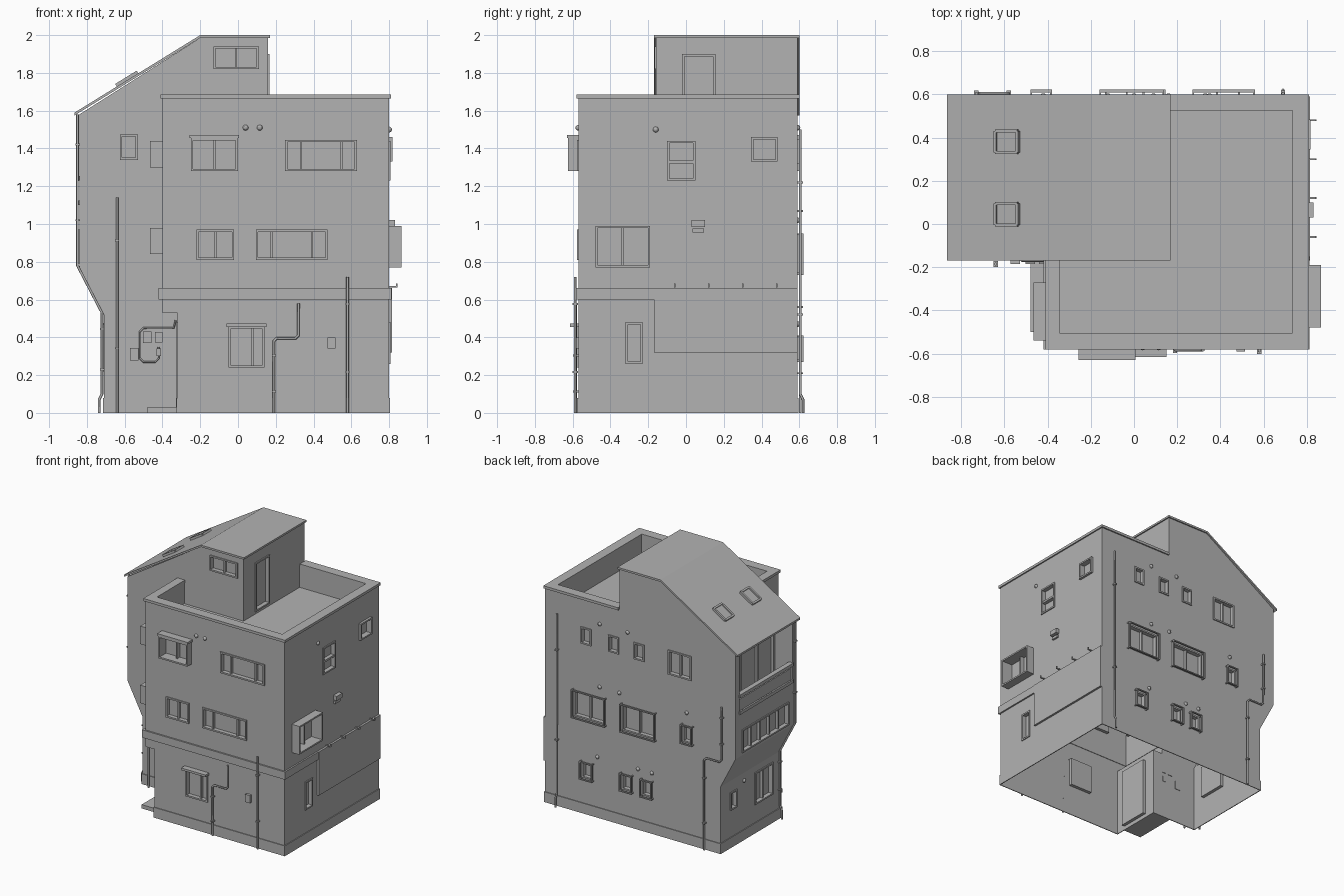
import bpy, bmesh, math
from mathutils import Vector

if "Cube" in bpy.data.objects:
    bpy.data.objects.remove(bpy.data.objects["Cube"])

GREY = bpy.data.materials.new("plain grey")
GREY.use_nodes = True
GREY.diffuse_color = (.45, .45, .45, 1)
GREY.node_tree.nodes["Principled BSDF"].inputs["Base Color"].default_value = (.45, .45, .45, 1)

# wall name: outward axis, direction, position
WALLS = dict(front=(1, -1, -.57), back=(1, 1, .59), right=(0, 1, .8),
             wing_front=(1, -1, -.16), wing_side=(0, -1, -.84), wing_low=(0, -1, -.71),
             bay_side=(0, -1, -.4), entry_side=(0, -1, -.32), loft_side=(0, 1, .16))


def add_box(bm, lo, hi):
    verts = bmesh.ops.create_cube(bm, size=1)["verts"]
    for v in verts:
        v.co = Vector([(a + b) / 2 + c * abs(b - a) for a, b, c in zip(lo, hi, v.co)])


def finish(name, bm):
    mesh = bpy.data.meshes.new(name)
    bmesh.ops.recalc_face_normals(bm, faces=bm.faces)
    bm.to_mesh(mesh)
    bm.free()
    mesh.materials.append(GREY)
    ob = bpy.data.objects.new(name, mesh)
    bpy.context.collection.objects.link(ob)
    return ob


def box(name, lo, hi):
    bm = bmesh.new()
    add_box(bm, lo, hi)
    return finish(name, bm)


def wall_box(bm, wall, u0, u1, z0, z1, near, far):
    """Box on a wall; near and far are distances out of the wall."""
    axis, sign, pos = WALLS[wall]
    d0, d1 = pos + sign * near, pos + sign * far
    if axis:
        add_box(bm, (u0, d0, z0), (u1, d1, z1))
    else:
        add_box(bm, (d0, u0, z0), (d1, u1, z1))


def plate(name, wall, u0, u1, z0, z1, out, near=-.004):
    bm = bmesh.new()
    wall_box(bm, wall, u0, u1, z0, z1, near, out)
    return finish(name, bm)


def prism(name, outline, y0, y1):
    bm = bmesh.new()
    face = bm.faces.new([bm.verts.new((x, y0, z)) for x, z in outline])
    new = bmesh.ops.extrude_face_region(bm, geom=[face])["geom"]
    for v in new:
        if isinstance(v, bmesh.types.BMVert):
            v.co.y = y1
    return finish(name, bm)


def boolean(target, other, kind):
    mod = target.modifiers.new(kind, "BOOLEAN")
    mod.operation, mod.object, mod.solver = kind, other, "EXACT"
    bpy.context.view_layer.objects.active = target
    bpy.ops.object.modifier_apply(modifier=mod.name)
    bpy.data.objects.remove(other)


recesses = bmesh.new()


def window(name, wall, u0, u1, z0, z1, splits=(.5,), out=.008, depth=.025, bar=.012):
    """Cut a recess and fit a frame with upright dividers."""
    wall_box(recesses, wall, u0 + bar / 2, u1 - bar / 2, z0 + bar / 2, z1 - bar / 2, -depth, .02)
    bm = bmesh.new()
    for a in (u0, u1 - bar):
        wall_box(bm, wall, a, a + bar, z0, z1, -depth, out)
    for b in (z0, z1 - bar):
        wall_box(bm, wall, u0 + bar, u1 - bar, b, b + bar, -depth, out)
    for s in splits:
        m = u0 + (u1 - u0) * s
        wall_box(bm, wall, m - bar / 2, m + bar / 2, z0 + bar, z1 - bar, -depth, min(out, .02) - .012)
    return finish(name, bm)


def grille(name, u0, u1, z0, z1):
    """Open guard frame standing off the back wall."""
    bm = bmesh.new()
    t = .008
    for z in (z0, z1 - t):
        wall_box(bm, "back", u0, u1, z, z + t, .02, .032)
        for u in (u0, u1 - t):
            wall_box(bm, "back", u, u + t, z, z + t, -.004, .02)
    for u in (u0, u1 - t):
        wall_box(bm, "back", u, u + t, z0, z1, .02, .032)
    finish(name, bm)


def vent(name, wall, u, z):
    axis, sign, pos = WALLS[wall]
    bm = bmesh.new()
    bmesh.ops.create_uvsphere(bm, u_segments=12, v_segments=8, radius=.015)
    centre = (u, pos, z) if axis else (pos, u, z)
    bmesh.ops.translate(bm, verts=bm.verts, vec=centre)
    finish(name, bm)


def pipe(name, points, radius=.007):
    curve = bpy.data.curves.new(name, "CURVE")
    curve.dimensions = "3D"
    curve.bevel_depth, curve.bevel_resolution, curve.use_fill_caps = radius, 2, True
    line = curve.splines.new("POLY")
    line.points.add(len(points) - 1)
    for p, co in zip(line.points, points):
        p.co = (*co, 1)
    curve.materials.append(GREY)
    ob = bpy.data.objects.new(name, curve)
    bpy.context.collection.objects.link(ob)
    # clamps along the upright runs
    for a, b in zip(points, points[1:]):
        if a[0] == b[0] and b[2] - a[2] > .2:
            for i in (.3, .8):
                p = Vector(a).lerp(Vector(b), i)
                box(name + "_clamp", p - Vector((.01, .014, .005)), p + Vector((.01, .014, .005)))


# main shell: block with sunken roof terrace, joined to the gabled wing
shell = prism("walls", [(-.32, 0), (.8, 0), (.8, 1.67), (-.4, 1.67), (-.4, .53), (-.32, .53)], -.57, .59)
boolean(shell, box("terrace_cut", (-.35, -.51, 1.5), (.74, .53, 1.8)), "DIFFERENCE")
wing = [(-.71, 0), (.16, 0), (.16, 1.985), (-.2, 1.985), (-.84, 1.58), (-.84, .77), (-.71, .52)]
boolean(shell, prism("wing", wing, -.16, .59), "UNION")

# wing roof sheet
prism("wing_roof", [(-.865, 1.575), (-.865, 1.59), (-.2, 2), (.17, 2), (.17, 1.985), (-.2, 1.985)], -.17, .6)
for y in (.045, .38):
    bm = bmesh.new()
    for s in (-1, 1):
        add_box(bm, (-.06, s * .05 - .007, -.01), (.06, s * .05 + .007, .016))
        add_box(bm, (s * .06 - .007, -.05, -.01), (s * .06 + .007, .05, .016))
    add_box(bm, (-.06, -.05, -.01), (.06, .05, .006))
    sky = finish("skylight", bm)
    sky.location = (-.585, y, 1.763)
    sky.rotation_euler.y = -math.atan2(.41, .665)

# parapet coping
bm = bmesh.new()
add_box(bm, (-.41, -.58, 1.665), (.81, -.505, 1.685))
add_box(bm, (.735, -.505, 1.665), (.81, .6, 1.685))
add_box(bm, (.165, .525, 1.665), (.735, .6, 1.685))
add_box(bm, (-.41, -.505, 1.665), (-.345, -.16, 1.685))
finish("parapet_coping", bm)

# storey band and side cladding
plate("front_band", "front", -.42, .812, .6, .66, .012)
plate("side_band", "right", -.57, -.17, .6, .66, .012)
plate("bay_band", "bay_side", -.57, -.16, .6, .66, .02)
plate("side_cladding", "right", -.17, .59, .32, .66, .016)
for y in (-.06, .12, .3, .48):
    plate("bracket_arm", "right", y - .004, y + .004, .663, .671, .045)
    plate("bracket_tip", "right", y - .004, y + .004, .663, .685, .045, .037)

# plinth
for wall, u0, u1 in (("front", -.326, .806), ("right", -.57, .59), ("back", -.716, .806),
                     ("wing_low", -.166, .59), ("wing_front", -.716, -.32), ("entry_side", -.57, -.16)):
    plate("plinth", wall, u0, u1, 0, .08, .006, 0)

# front windows
triple = (.22, .78)
window("front_upper_left_window", "front", -.25, 0, 1.28, 1.455, out=.055)
plate("window_hood", "front", -.256, .006, 1.455, 1.472, .06)
window("front_upper_wide_window", "front", .25, .63, 1.28, 1.445, triple)
window("front_middle_window", "front", -.22, -.02, .81, .97)
window("front_middle_wide_window", "front", .095, .475, .81, .97, triple)
window("front_lower_window", "front", -.05, .14, .24, .46, (.66,))
plate("window_hood", "front", -.06, .15, .455, .472, .045)
plate("meter_box", "front", .475, .515, .34, .4, .02)
window("wing_front_window", "wing_front", -.625, -.53, 1.34, 1.475, ())
window("loft_window", "wing_front", -.13, .11, 1.82, 1.94)
for x in (.04, .115):
    vent("front_vent", "front", x, 1.51)

# right windows and loft door
window("right_box_window", "right", -.48, -.19, .77, .99, out=.065)
window("right_sash_window", "right", -.1, .05, 1.23, 1.44, ())
plate("sash_rail", "right", -.1, .05, 1.32, 1.335, .004, -.025)
window("right_upper_window", "right", .345, .485, 1.33, 1.46, (), out=.018)
window("right_lower_window", "right", -.32, -.23, .26, .48, ())
plate("vent_hood", "right", .03, .1, .985, 1.02, .03)
plate("vent_sill", "right", .035, .095, .955, .975, .015)
vent("right_vent", "right", -.16, 1.5)
window("loft_door", "loft_side", -.02, .155, 1.52, 1.9, ())

# bay windows and entrance on the left of the main block
for z in (.84, 1.3):
    window("bay_window", "bay_side", -.54, -.27, z, z + .14, out=.065)
window("entrance_door", "entry_side", -.49, -.25, .03, .48, (.3,))
box("entrance_step", (-.48, -.5, 0), (-.32, -.16, .03))

# back windows
for x in (.447, .21, -.01):
    window("back_small_window", "back", x - .045, x + .045, 1.32, 1.45, ())
window("back_upper_window", "back", -.46, -.26, 1.28, 1.47)
for x0, x1, z0, z1 in ((.27, .56, .73, .95), (-.16, .14, .73, .95), (-.48, -.38, .78, .93),
                       (.38, .49, .27, .41), (.04, .145, .27, .41), (-.135, -.03, .27, .41)):
    window("back_window", "back", x0 + .01, x1 - .01, z0 + .01, z1 - .01, (.5,) if x1 - x0 > .2 else ())
    grille("window_guard", x0, x1, z0, z1)
for z, places in ((1.51, (.33, .09)), (1.02, (.33, .16, -.42)), (.47, (.35, 0, -.12))):
    for x in places:
        vent("back_vent", "back", x, z)

# left side of the wing: balcony, ribbon window, ground floor windows
wall_box(recesses, "wing_side", -.11, .54, 1.12, 1.56, -.17, .02)
plate("balcony_panel", "wing_side", -.11, .54, 1.12, 1.21, -.01, -.03)
plate("balcony_rail", "wing_side", -.115, .545, 1.23, 1.255, .008, -.03)
plate("balcony_sill", "wing_side", -.115, .545, 1.1, 1.125, .008)
for y in (-.1, .1, .31, .52):
    plate("balcony_mullion", "wing_side", y - .01, y + .01, 1.12, 1.56, -.15, -.172)
window("ribbon_window", "wing_side", -.06, .51, .79, .97, (.2, .4, .6, .8))
window("left_small_window", "wing_low", .39, .47, .29, .43, ())
window("left_large_window", "wing_low", -.05, .17, .22, .47)
vent("left_vent", "wing_low", .3, .46)

# rain pipes
pipe("front_pipe", [(.58, -.587, 0), (.58, -.587, .72)])
pipe("front_bent_pipe", [(.19, -.583, 0), (.19, -.583, .38), (.205, -.583, .395),
                         (.305, -.583, .395), (.32, -.583, .41), (.32, -.583, .58)])
pipe("wing_pipe", [(-.64, -.185, 0), (-.64, -.185, 1.14)])
pipe("back_pipe", [(.69, .62, 0), (.69, .62, .07), (.69, .605, .1), (.69, .605, 1.5)])
pipe("back_bent_pipe", [(-.58, .605, 0), (-.58, .605, .7), (-.6, .605, .72),
                        (-.71, .605, .72), (-.73, .605, .74), (-.73, .605, 1.15)])
pipe("gutter_pipe", [(-.735, -.13, 0), (-.735, -.13, .07), (-.72, -.13, .1), (-.72, -.13, .53),
                     (-.85, -.13, .78), (-.85, -.13, 1.58)])

# meters beside the entrance
pipe("meter_pipe", [(-.33, -.17, .49), (-.34, -.17, .45), (-.5, -.17, .45), (-.52, -.17, .43),
                    (-.52, -.17, .29), (-.5, -.17, .27), (-.44, -.17, .27), (-.42, -.17, .29), (-.42, -.17, .35)], .005)
for x, z, w, h in ((-.48, .4, .045, .06), (-.42, .4, .04, .055), (-.55, .31, .045, .065), (-.42, .32, .025, .04)):
    plate("meter", "wing_front", x - w / 2, x + w / 2, z - h / 2, z + h / 2, .025)

# cut the recesses, then open the underside
boolean(shell, finish("recess_cut", recesses), "DIFFERENCE")
bm = bmesh.new()
bm.from_mesh(shell.data)
under = [f for f in bm.faces if all(abs(v.co.z) < .001 for v in f.verts)]
bmesh.ops.delete(bm, geom=under, context="FACES")
bm.to_mesh(shell.data)
bm.free()
